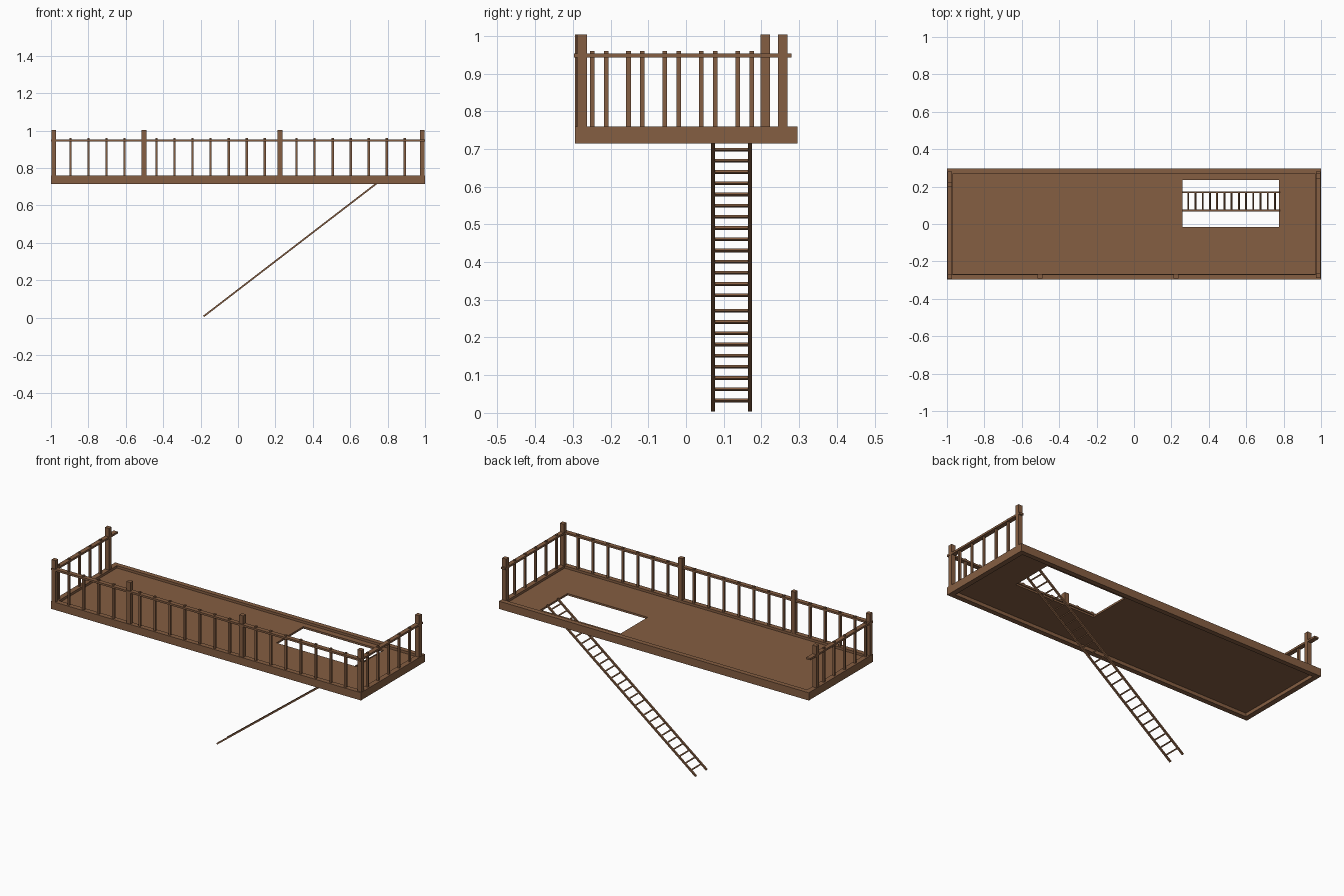
import bpy, bmesh, math
from mathutils import Vector, Matrix

if "Cube" in bpy.data.objects:
    bpy.data.objects.remove(bpy.data.objects["Cube"])

wood = bpy.data.materials.new("brown wood")
wood.diffuse_color = (0.235, 0.112, 0.054, 1)
wood.use_nodes = True
wood.node_tree.nodes["Principled BSDF"].inputs["Base Color"].default_value = wood.diffuse_color


def finish(name, bm):
    me = bpy.data.meshes.new(name)
    bm.to_mesh(me)
    bm.free()
    me.materials.append(wood)
    ob = bpy.data.objects.new(name, me)
    bpy.context.collection.objects.link(ob)
    return ob


def add_box(bm, centre, size, rot=Matrix()):
    m = Matrix.Translation(centre) @ rot @ Matrix.Diagonal((*size, 1))
    bmesh.ops.create_cube(bm, size=1, matrix=m)


def ring_slab(name, outer, inner, z0, z1):
    """Rectangular slab with a rectangular opening; rects are x0, x1, y0, y1."""
    bm = bmesh.new()

    def loop(r):
        x0, x1, y0, y1 = r
        return [bm.verts.new((x, y, z0)) for x, y in
                ((x0, y0), (x1, y0), (x1, y1), (x0, y1))]
    a, b = loop(outer), loop(inner)
    faces = [bm.faces.new((a[i], a[(i + 1) % 4], b[(i + 1) % 4], b[i])) for i in range(4)]
    ext = bmesh.ops.extrude_face_region(bm, geom=faces, use_keep_orig=True)
    for v in ext["geom"]:
        if isinstance(v, bmesh.types.BMVert):
            v.co.z = z1
    bmesh.ops.recalc_face_normals(bm, faces=bm.faces)
    return finish(name, bm)


# platform: rim beams and recessed floor with ladder opening
ring_slab("platform_frame", (-1, 1, -0.295, 0.296), (-0.97, 0.97, -0.266, 0.268), 0.715, 0.76)
ring_slab("platform_floor", (-0.97, 0.97, -0.266, 0.268), (0.258, 0.776, -0.015, 0.234), 0.735, 0.746)

# main railing posts
bm = bmesh.new()
for x, y in ((-0.985, -0.282), (-0.503, -0.279), (0.225, -0.279), (0.985, -0.275),
             (-0.985, 0.21), (0.985, 0.257)):
    add_box(bm, (x, y, 0.878), (0.026, 0.025, 0.25))
finish("railing_posts", bm)

# balusters
STEP = 0.0965
bm = bmesh.new()
spots = [(-0.896 + i * STEP, -0.28) for i in range(4)]
spots += [(-0.436 + i * STEP, -0.28) for i in range(7)]
spots += [(0.313 + i * STEP, -0.28) for i in range(7)]
spots += [(-0.985, -0.249 + i * STEP) for i in range(5)]
spots += [(0.985, -0.212 + i * STEP) for i in range(5)]
for x, y in spots:
    add_box(bm, (x, y, 0.858), (0.012, 0.012, 0.205))
finish("balusters", bm)

# handrails
bm = bmesh.new()
add_box(bm, (0, -0.284, 0.948), (1.998, 0.026, 0.011))
for s in (-1, 1):
    add_box(bm, (s * 0.985, -0.009, 0.948), (0.026, 0.577, 0.011))
finish("handrails", bm)

# sloping ladder: two stringers and rungs
bm = bmesh.new()
foot, top = Vector((-0.184, 0, 0.007)), Vector((0.78, 0, 0.748))
run = top - foot
tilt = Matrix.Rotation(-math.atan2(run.z, run.x), 4, 'Y')
for y in (0.0715, 0.17):
    add_box(bm, (foot + top) / 2 + Vector((0, y, 0)), (run.length, 0.010, 0.009), tilt)
heights = [0.033 + i * 0.0297 for i in range(9)] + [0.312 + i * 0.0297 for i in range(15)]
for z in heights:
    p = foot + run * ((z - foot.z) / run.z)
    add_box(bm, (p.x, 0.1208, z), (0.007, 0.096, 0.007), tilt)
finish("ladder", bm)
